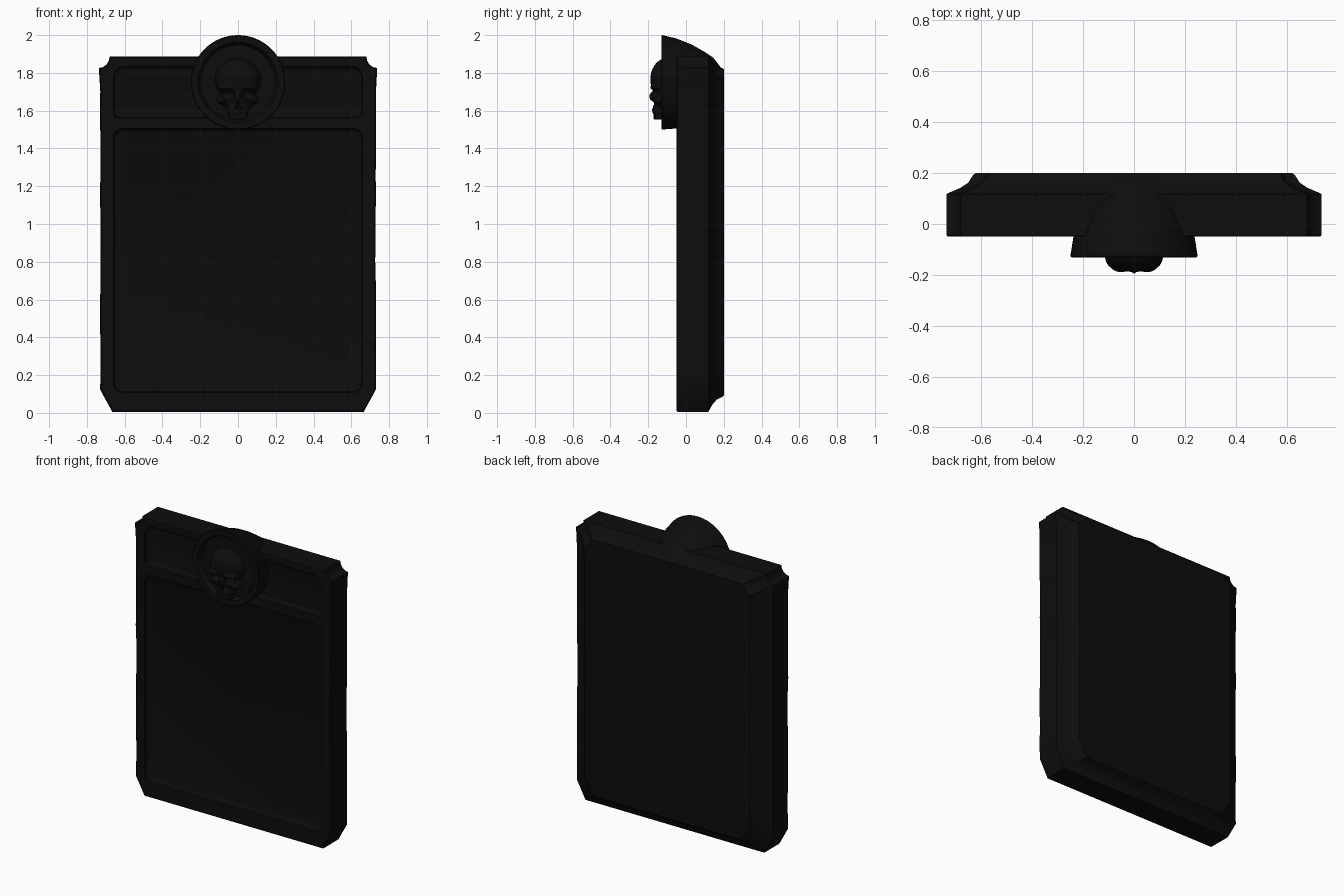
import bpy, bmesh, math, random
from mathutils import Matrix

if "Cube" in bpy.data.objects:
    bpy.data.objects.remove(bpy.data.objects["Cube"])

random.seed(4)
stone = bpy.data.materials.new("dark_stone")
stone.diffuse_color = (0.004, 0.004, 0.004, 1)
stone.use_nodes = True
stone.node_tree.nodes["Principled BSDF"].inputs["Base Color"].default_value = stone.diffuse_color


def make(name, bm, angle=30):
    bmesh.ops.recalc_face_normals(bm, faces=bm.faces)
    me = bpy.data.meshes.new(name)
    bm.to_mesh(me)
    bm.free()
    ob = bpy.data.objects.new(name, me)
    bpy.context.collection.objects.link(ob)
    me.materials.append(stone)
    smooth(ob, angle)
    return ob


def smooth(ob, angle):
    bpy.ops.object.select_all(action='DESELECT')
    ob.select_set(True)
    bpy.context.view_layer.objects.active = ob
    bpy.ops.object.shade_smooth_by_angle(angle=math.radians(angle))


def loft(rings):
    """Skin a list of equal-length rings of (x, y, z) and cap both ends."""
    bm = bmesh.new()
    rows = [[bm.verts.new(p) for p in r] for r in rings]
    n = len(rows[0])
    for a, b in zip(rows, rows[1:]):
        for i in range(n):
            bm.faces.new((a[i], a[(i + 1) % n], b[(i + 1) % n], b[i]))
    bm.faces.new(rows[0])
    bm.faces.new(rows[-1])
    return bm


def apply(ob, kind, **props):
    bpy.context.view_layer.objects.active = ob
    m = ob.modifiers.new(kind, kind)
    for k, v in props.items():
        setattr(m, k, v)
    bpy.ops.object.modifier_apply(modifier=m.name)


def cut(ob, cutter):
    cutter.hide_render = True
    apply(ob, 'BOOLEAN', operation='DIFFERENCE', solver='EXACT', object=cutter)
    bpy.data.objects.remove(cutter)


# Worn slab outline: clipped bottom corners, scooped top corners
wear = [random.uniform(0, 0.006) for _ in range(32)]


def slab_ring(y, d):
    w, z0, z1 = 0.732 - d, 0.006 + 0.75 * d, 1.886 - 0.58 * d
    right = [(w - 0.068, z0), (w - 0.004, z0 + 0.115)]
    n = 15
    sides = []
    for s in range(2):
        pts = [(w - 0.066, z0), (w - 0.002, z0 + 0.118)]
        for i in range(1, n):
            z = z0 + 0.12 + (z1 - z0 - 0.19) * i / n
            pts.append((w - wear[i + 16 * s], z))
        for i in range(5):
            a = math.radians(-90 + 22.5 * i)
            pts.append((w + 0.005 - 0.057 * math.sin(math.radians(22.5 * i)),
                        z1 - 0.06 * math.cos(math.radians(22.5 * i))))
        sides.append(pts)
    loop = sides[0] + [(-x, z) for x, z in reversed(sides[1])]
    return [(x, y, z) for x, z in loop]


slab = make("slab", loft([slab_ring(y, d) for y, d in (
    (-0.05, 0.006), (-0.044, 0), (0.118, 0), (0.128, 0.022), (0.142, 0.055),
    (0.163, 0.086), (0.19, 0.103), (0.2, 0.114))]))


# Sunken panels with sloping borders
def panel_ring(y, d, z0, z1, r0, r1):
    w, pts = 0.66 - d, []
    for sx, z, sz, r, start in ((1, z0 + d, 1, r0, -90), (1, z1 - d, -1, r1, 0),
                                (-1, z1 - d, -1, r1, 90), (-1, z0 + d, 1, r0, 180)):
        for i in range(6):
            a = math.radians(start + 18 * i)
            pts.append((sx * (w - r) + r * math.cos(a), y, z + sz * r + r * math.sin(a)))
    return pts


for z0, z1, r0, r1 in ((0.108, 1.505, 0.05, 0.045), (1.562, 1.835, 0.03, 0.06)):
    cut(slab, make("panel_cutter", loft([panel_ring(y, d, z0, z1, r0, r1) for y, d in (
        (-0.07, 0), (-0.048, 0), (-0.036, 0.004), (-0.026, 0.018))])))
smooth(slab, 30)


# Medallion: rimmed dish with a hood fading into the top of the slab
def disc_ring(y, r, top, n=64):
    return [(r * math.cos(2 * math.pi * i / n), y, top - r + r * math.sin(2 * math.pi * i / n))
            for i in range(n)]


make("medallion", loft([disc_ring(*p) for p in (
    (-0.1, 0.198, 1.948), (-0.124, 0.206, 1.956), (-0.13, 0.212, 1.962),
    (-0.131, 0.246, 1.996), (-0.126, 0.25, 2.0), (-0.05, 0.238, 1.982),
    (0.03, 0.24, 1.95), (0.1, 0.25, 1.91), (0.145, 0.25, 1.88), (0.194, 0.25, 1.815))]))


# Skull relief from merged ellipsoids, then hollowed
def blob(bm, x, y, z, rx, ry, rz):
    for s in ((1, -1) if x else (1,)):
        m = Matrix.Translation((s * x, y, z)) @ Matrix.Diagonal((rx, ry, rz, 1))
        bmesh.ops.create_uvsphere(bm, u_segments=28, v_segments=18, radius=1, matrix=m)


def box(bm, x, y, z, sx, sy, sz):
    m = Matrix.Translation((x, y, z)) @ Matrix.Diagonal((sx, sy, sz, 1))
    bmesh.ops.create_cube(bm, size=1, matrix=m)


bm = bmesh.new()
for b in ((0, -0.105, 1.765, 0.122, 0.084, 0.112),      # cranium
          (0, -0.115, 1.67, 0.095, 0.06, 0.075),        # face
          (0.05, -0.142, 1.724, 0.055, 0.048, 0.02),    # brows
          (0.082, -0.125, 1.657, 0.032, 0.048, 0.024),  # cheekbones
          (0, -0.15, 1.675, 0.017, 0.045, 0.035),       # nose bridge
          (0, -0.122, 1.605, 0.062, 0.058, 0.05)):      # upper jaw
    blob(bm, *b)
for i in range(-2, 3):                                  # teeth
    x = i * 0.02
    box(bm, x, -0.132 + 6 * x * x, 1.575, 0.016, 0.08, 0.045)
skull = make("skull", bm)
apply(skull, 'REMESH', mode='VOXEL', voxel_size=0.0045)
apply(skull, 'SMOOTH', factor=0.5, iterations=2)

bm = bmesh.new()
blob(bm, 0.054, -0.178, 1.685, 0.036, 0.05, 0.03)       # eye sockets
cut(skull, make("socket_cutter", bm))
bm = bmesh.new()
m = Matrix.Translation((0, -0.18, 1.632)) @ Matrix.Diagonal((1, 1.8, 1, 1))
bmesh.ops.create_cone(bm, cap_ends=True, segments=12, radius1=0.02, radius2=0.004,
                      depth=0.042, matrix=m)            # nose opening
cut(skull, make("nose_cutter", bm))
smooth(skull, 40)
